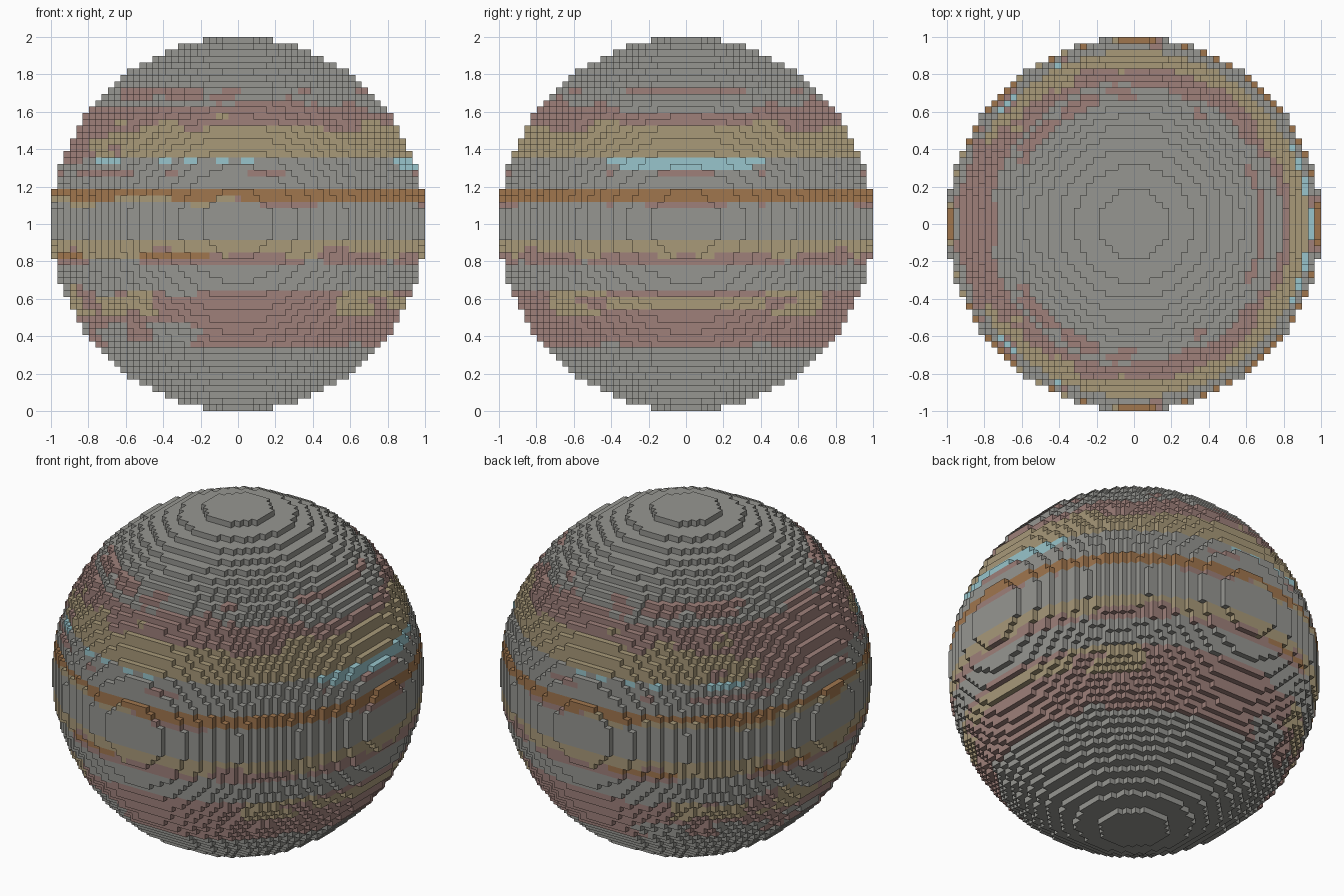
import bpy, bmesh, math
from mathutils import Vector, noise

if "Cube" in bpy.data.objects:
    bpy.data.objects.remove(bpy.data.objects["Cube"])

N = 29                 # blocks from centre to rim
R = N + 0.5            # ball radius in blocks
S = 1.0 / R            # block size

# --- colours (linear) ---
COLOURS = [("stone_grey", (0.305, 0.305, 0.283)), ("dusty_pink", (0.342, 0.216, 0.195)),
           ("sand_tan", (0.392, 0.319, 0.191)), ("rust_brown", (0.352, 0.181, 0.076)),
           ("pale_cyan", (0.314, 0.558, 0.604))]
GREY, PINK, TAN, BROWN, CYAN = range(5)
CYAN_DASHES = [(-.76, -.63), (-.54, -.51), (-.41, -.34), (-.28, -.21), (-.13, -.06), (.01, .09)]


def wobble(x, y, k, f, g, off=0.0):
    return noise.noise(Vector((x * f + off + 0.37, y * f + 0.61, k * g + 0.23)))


def band(i, j, k):
    """Cloud band colour of a block; the back mirrors the front."""
    x, y = i * S, abs(j) * S
    c = x / max(math.hypot(x, y), 1e-6)       # 1 = right side, -1 = left side
    right, left = c > 0.88, c < -0.88
    n = wobble(x, y, k, 4.0, 0.35)
    n2 = wobble(x, y, k, 5.0, 0.45, 9.0)
    # cyan dashes and thin pink streaks
    if k == 10:
        if (x > 0 and y < 0.41) or (not left and any(a <= x <= b for a, b in CYAN_DASHES)):
            return CYAN
        return PINK if left else GREY
    if k == 9:
        return CYAN if x > 0 and y < 0.37 else GREY
    if k == 8:
        return PINK if n > 0.1 else GREY
    # equatorial stripes
    if k == 5:
        return BROWN
    if k == 4:
        return BROWN if n > -0.2 else (TAN if c < 0 else PINK)
    if k == 3:
        return (TAN if c < -0.1 else PINK) if n > 0.02 else GREY
    if k in (-3, -4):
        return PINK if k == -4 and n > 0.35 else TAN
    if k == -5:
        if c < -0.15:
            return BROWN if n > -0.12 else TAN
        return PINK if n > -0.15 else TAN
    if k == -6:
        return PINK if right or n > -0.08 else GREY
    # northern belt
    q = k + (0.3 if right else 1.6) * n
    if k > 10:
        if q < 15.5:
            return PINK if left or (c < -0.7 and n2 > 0.2) else TAN
        if q < (17.5 if right else 18.5):
            return PINK if n2 > -0.4 else TAN
        if right:
            return PINK if k == 21 and y < 0.4 else GREY
        return PINK if q < 21.5 and n2 > 0.12 and not left else GREY
    # southern belt
    if k < -9:
        if q > -10.5:
            return GREY
        if right:
            return TAN if k in (-12, -13) else PINK if k > -20 else GREY
        if q > -14.3 and (c < -0.5 or c > 0.6) and n2 > -0.15:
            return TAN
        if c < -0.25 and q < -16.2:
            return PINK if q > -20 and n2 > 0.15 else GREY
        return PINK if q > -19.3 else GREY
    return GREY


def solid(i, j, k):
    return i * i + j * j + k * k <= R * R


# --- ball of blocks: only the exposed block sides are made ---
bm = bmesh.new()
verts = {}


def corner(p):
    if p not in verts:
        verts[p] = bm.verts.new(((p[0] - 0.5) * S, (p[1] - 0.5) * S, 1 + (p[2] - 0.5) * S))
    return verts[p]


span = range(-N, N + 1)
for i in span:
    for j in span:
        for k in span:
            if not solid(i, j, k):
                continue
            colour = None
            for axis in range(3):
                for sign in (-1, 1):
                    nb = [i, j, k]
                    nb[axis] += sign
                    if solid(*nb):
                        continue
                    if colour is None:
                        colour = band(i, j, k)
                    u, v = (axis + 1) % 3, (axis + 2) % 3
                    ring = []
                    for du, dv in ((0, 0), (1, 0), (1, 1), (0, 1)):
                        p = [i, j, k]
                        p[axis] += (sign + 1) // 2
                        p[u] += du
                        p[v] += dv
                        ring.append(corner(tuple(p)))
                    face = bm.faces.new(ring if sign > 0 else ring[::-1])
                    face.material_index = colour

mesh = bpy.data.meshes.new("banded_globe")
bm.to_mesh(mesh)
bm.free()
for name, rgb in COLOURS:
    mat = bpy.data.materials.new(name)
    mat.diffuse_color = (*rgb, 1.0)
    mat.use_nodes = True
    mat.node_tree.nodes["Principled BSDF"].inputs["Base Color"].default_value = mat.diffuse_color
    mesh.materials.append(mat)
globe = bpy.data.objects.new("banded_globe", mesh)
bpy.context.collection.objects.link(globe)
